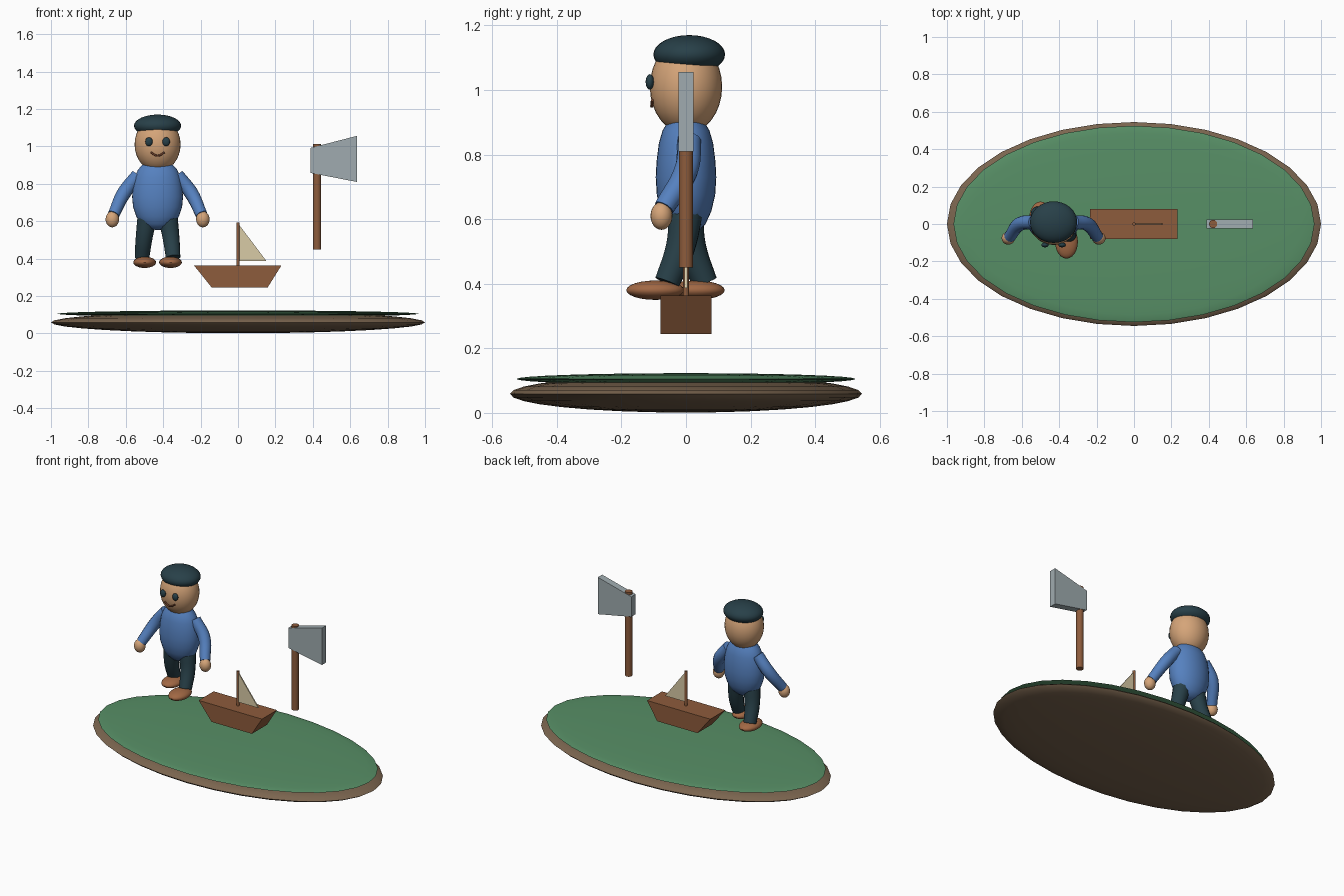
import bpy, bmesh, math

if "Cube" in bpy.data.objects:
    bpy.data.objects.remove(bpy.data.objects["Cube"])


def material(name, rgb):
    m = bpy.data.materials.new(name)
    m.diffuse_color = [(c / 255) ** 2.2 for c in rgb] + [1]
    m.use_nodes = True
    m.node_tree.nodes["Principled BSDF"].inputs["Base Color"].default_value = m.diffuse_color
    return m


EARTH = material("earth", (122, 101, 80))
GRASS = material("grass", (88, 142, 102))
SKIN = material("skin", (212, 163, 120))
BLUE = material("blue", (86, 128, 190))
DARK = material("dark", (44, 66, 74))
WOOD = material("wood", (140, 92, 62))
SHOE = material("shoe", (160, 104, 70))
CLOTH = material("cloth", (216, 202, 165))
STEEL = material("steel", (158, 170, 174))
MOUTH = material("mouth", (110, 66, 46))
MX = -0.43  # figure centre line


def finish(name, bm, mat, smooth=True):
    bmesh.ops.recalc_face_normals(bm, faces=bm.faces)
    me = bpy.data.meshes.new(name)
    bm.to_mesh(me)
    bm.free()
    ob = bpy.data.objects.new(name, me)
    bpy.context.collection.objects.link(ob)
    me.materials.append(mat)
    if smooth:
        bpy.ops.object.select_all(action='DESELECT')
        bpy.context.view_layer.objects.active = ob
        ob.select_set(True)
        bpy.ops.object.shade_smooth_by_angle(angle=math.radians(40))
    return ob


def ball(name, loc, size, mat, seg=32, rings=16):
    bm = bmesh.new()
    bmesh.ops.create_uvsphere(bm, u_segments=seg, v_segments=rings, radius=1)
    bmesh.ops.scale(bm, vec=size, verts=bm.verts)
    bmesh.ops.translate(bm, vec=loc, verts=bm.verts)
    return finish(name, bm, mat)


def rod(name, x, y, z0, z1, r, mat, seg=16):
    bm = bmesh.new()
    bmesh.ops.create_cone(bm, cap_ends=True, segments=seg, radius1=r, radius2=r, depth=z1 - z0)
    bmesh.ops.translate(bm, vec=(x, y, (z0 + z1) / 2), verts=bm.verts)
    return finish(name, bm, mat)


def slab(name, pts, half, mat):
    """Extrude an x-z outline to both sides of y = 0."""
    bm = bmesh.new()
    f = bm.faces.new([bm.verts.new((x, -half, z)) for x, z in pts])
    new = bmesh.ops.extrude_face_region(bm, geom=[f])["geom"]
    bmesh.ops.translate(bm, vec=(0, 2 * half, 0),
                        verts=[v for v in new if isinstance(v, bmesh.types.BMVert)])
    return finish(name, bm, mat, False)


def tube(name, pts, radii, mat, depth=1.0):
    """Round limb along a smooth path, turned into a mesh."""
    cu = bpy.data.curves.new(name, 'CURVE')
    cu.dimensions = '3D'
    cu.bevel_depth = depth
    cu.bevel_resolution = 4
    cu.resolution_u = 6
    cu.use_fill_caps = True
    sp = cu.splines.new('BEZIER')
    sp.bezier_points.add(len(pts) - 1)
    for bp, p, r in zip(sp.bezier_points, pts, radii):
        bp.co = p
        bp.radius = r
        bp.handle_left_type = bp.handle_right_type = 'AUTO'
    tmp = bpy.data.objects.new(name + "_path", cu)
    bpy.context.collection.objects.link(tmp)
    bpy.context.view_layer.update()
    me = bpy.data.meshes.new_from_object(tmp.evaluated_get(bpy.context.evaluated_depsgraph_get()))
    bm = bmesh.new()
    bm.from_mesh(me)
    bmesh.ops.remove_doubles(bm, verts=bm.verts, dist=1e-5)
    bpy.data.objects.remove(tmp)
    return finish(name, bm, mat)


# Oval ground
ball("ground_base", (0, 0, 0.059), (1.0, 0.545, 0.058), EARTH)
ball("grass_top", (0, 0, 0.105), (0.965, 0.525, 0.018), GRASS)

# Torso: turned profile, flattened front to back
bm = bmesh.new()
profile = [(0, 0.9), (0.083, 0.9), (0.105, 0.875), (0.122, 0.835), (0.132, 0.78), (0.136, 0.73),
           (0.131, 0.675), (0.114, 0.625), (0.088, 0.585), (0.052, 0.56), (0, 0.552)]
vs = [bm.verts.new((r, 0, z)) for r, z in profile]
es = [bm.edges.new(p) for p in zip(vs, vs[1:])]
bmesh.ops.spin(bm, geom=vs + es, axis=(0, 0, 1), cent=(0, 0, 0), angle=2 * math.pi, steps=32)
bmesh.ops.remove_doubles(bm, verts=bm.verts, dist=1e-5)
bmesh.ops.scale(bm, vec=(1, 0.69, 1), verts=bm.verts)
bmesh.ops.translate(bm, vec=(MX, 0, 0), verts=bm.verts)
finish("torso", bm, BLUE)

# Head, cap and face
ball("head", (MX, 0, 1.01), (0.123, 0.112, 0.145), SKIN)
ball("cap", (MX, 0.01, 1.11), (0.126, 0.111, 0.06), DARK)
tube("mouth", [(MX - 0.037, -0.104, 0.968), (MX, -0.106, 0.950), (MX + 0.037, -0.104, 0.968)],
     [1, 1, 1], MOUTH, 0.005)

# Paired parts; the right leg steps forward
for side, s, step in (("left", -1, 1), ("right", 1, -1)):
    ball(side + "_eye", (MX + s * 0.046, -0.112, 1.025), (0.02, 0.013, 0.024), DARK, 16, 10)
    tube(side + "_arm",
         [(MX + s * 0.105, 0.01, 0.845), (MX + s * 0.18, 0.0, 0.75), (MX + s * 0.235, -0.068, 0.635)],
         [0.037, 0.038, 0.032], BLUE)
    ball(side + "_hand", (MX + s * 0.242, -0.076, 0.61), (0.036, 0.034, 0.043), SKIN, 20, 12)
    tube(side + "_leg",
         [(MX + s * 0.055, 0, 0.62), (MX + s * 0.072, step * 0.018, 0.51), (MX + s * 0.083, step * 0.058, 0.405)],
         [0.054, 0.046, 0.04], DARK)
    ball(side + "_shoe", (MX + s * 0.069, step * 0.0625 - 0.0325, 0.38), (0.061, 0.09, 0.03), SHOE, 24, 12)

# Toy boat
slab("boat_hull", [(-0.235, 0.363), (0.232, 0.363), (0.158, 0.245), (-0.14, 0.245)], 0.079, WOOD)
rod("boat_mast", 0, 0, 0.355, 0.592, 0.009, WOOD, 12)
slab("boat_sail", [(0.008, 0.578), (0.008, 0.387), (0.152, 0.387)], 0.004, CLOTH)

# Axe
rod("axe_handle", 0.423, 0, 0.45, 1.012, 0.022, WOOD)
slab("axe_blade", [(0.388, 0.992), (0.388, 0.858), (0.635, 0.81), (0.635, 1.056)], 0.023, STEEL)
